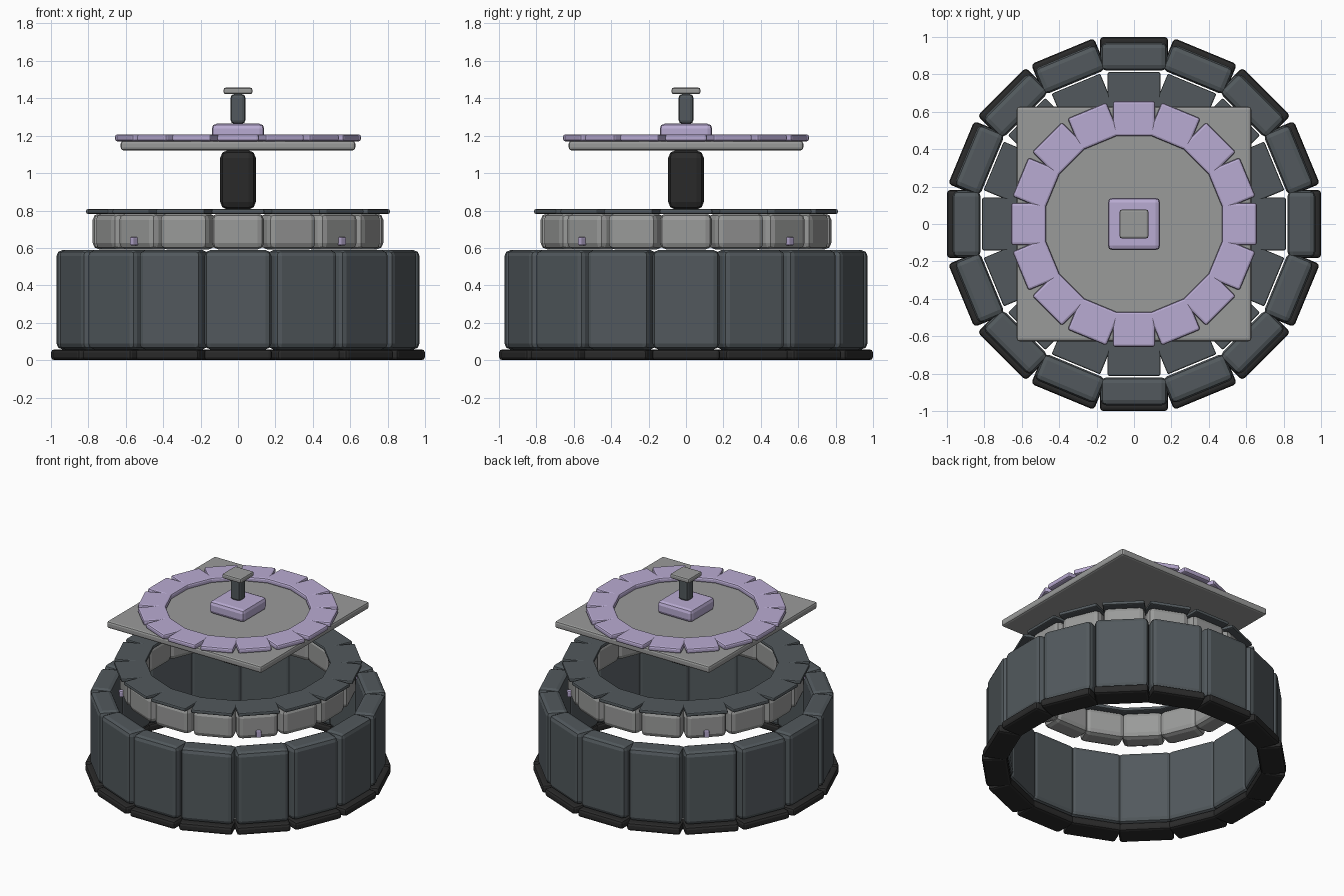
import bpy, bmesh, math
from mathutils import Matrix

if "Cube" in bpy.data.objects:
    bpy.data.objects.remove(bpy.data.objects["Cube"])


def lin(c):
    return c / 12.92 if c <= 0.04045 else ((c + 0.055) / 1.055) ** 2.4


def material(name, hexcol):
    m = bpy.data.materials.new(name)
    rgb = [lin(int(hexcol[i:i + 2], 16) / 255) for i in (0, 2, 4)]
    m.diffuse_color = (*rgb, 1)
    m.use_nodes = True
    m.node_tree.nodes["Principled BSDF"].inputs["Base Color"].default_value = m.diffuse_color
    return m


SLATE = material("slate grey", "52595d")
BLACK = material("near black", "2a2a2a")
GREY = material("mid grey", "9a9b9a")
LAVENDER = material("lavender", "b9abd2")
SIDES = 16


def add_block(bm, size, bevel, matrix):
    """Bevelled box added to the bmesh under the given transform."""
    part = bmesh.new()
    bmesh.ops.create_cube(part, size=1)
    bmesh.ops.scale(part, vec=size, verts=part.verts)
    bmesh.ops.bevel(part, geom=part.edges[:], offset=bevel, segments=2,
                    profile=0.5, affect='EDGES', clamp_overlap=True)
    part.transform(matrix)
    mesh = bpy.data.meshes.new("tmp")
    part.to_mesh(mesh)
    part.free()
    bm.from_mesh(mesh)
    bpy.data.meshes.remove(mesh)


def finish(name, bm, mat):
    mesh = bpy.data.meshes.new(name)
    bm.to_mesh(mesh)
    bm.free()
    mesh.materials.append(mat)
    ob = bpy.data.objects.new(name, mesh)
    bpy.context.collection.objects.link(ob)
    return ob


def ring(name, inner, outer, z0, z1, bevel, mat):
    """Ring of separate bevelled blocks, gaps opening toward the outside."""
    bm = bmesh.new()
    mid = (inner + outer) / 2
    width = 2 * mid * math.tan(math.pi / SIDES)
    for i in range(SIDES):
        m = (Matrix.Rotation(2 * math.pi * i / SIDES, 4, 'Z')
             @ Matrix.Translation((mid, 0, (z0 + z1) / 2)))
        add_block(bm, (outer - inner, width, z1 - z0), bevel, m)
    return finish(name, bm, mat)


def block(name, half, z0, z1, bevel, mat):
    bm = bmesh.new()
    add_block(bm, (2 * half, 2 * half, z1 - z0), bevel,
              Matrix.Translation((0, 0, (z0 + z1) / 2)))
    return finish(name, bm, mat)


# Stacked rings of the body
ring("base_ring", 0.83, 1.0, 0.0, 0.058, 0.018, BLACK)
ring("outer_wall", 0.82, 0.97, 0.058, 0.588, 0.03, SLATE)
ring("inner_collar", 0.625, 0.777, 0.592, 0.785, 0.035, GREY)
ring("collar_rim", 0.60, 0.812, 0.782, 0.807, 0.008, SLATE)

# Four small studs on the collar diagonals
bm = bmesh.new()
for k in range(4):
    m = (Matrix.Rotation(math.pi / 4 + k * math.pi / 2, 4, 'Z')
         @ Matrix.Translation((0.785, 0, 0.636)))
    add_block(bm, (0.036, 0.036, 0.046), 0.008, m)
finish("collar_studs", bm, LAVENDER)

# Central post and top plate
block("centre_post", 0.095, 0.805, 1.122, 0.04, BLACK)
block("top_plate", 0.627, 1.122, 1.172, 0.014, GREY)
ring("plate_trim_ring", 0.47, 0.657, 1.17, 1.207, 0.012, LAVENDER)

# Handle
block("handle_base", 0.14, 1.172, 1.264, 0.025, LAVENDER)
block("handle_stem", 0.039, 1.264, 1.422, 0.018, SLATE)
block("handle_cap", 0.077, 1.422, 1.457, 0.011, GREY)
